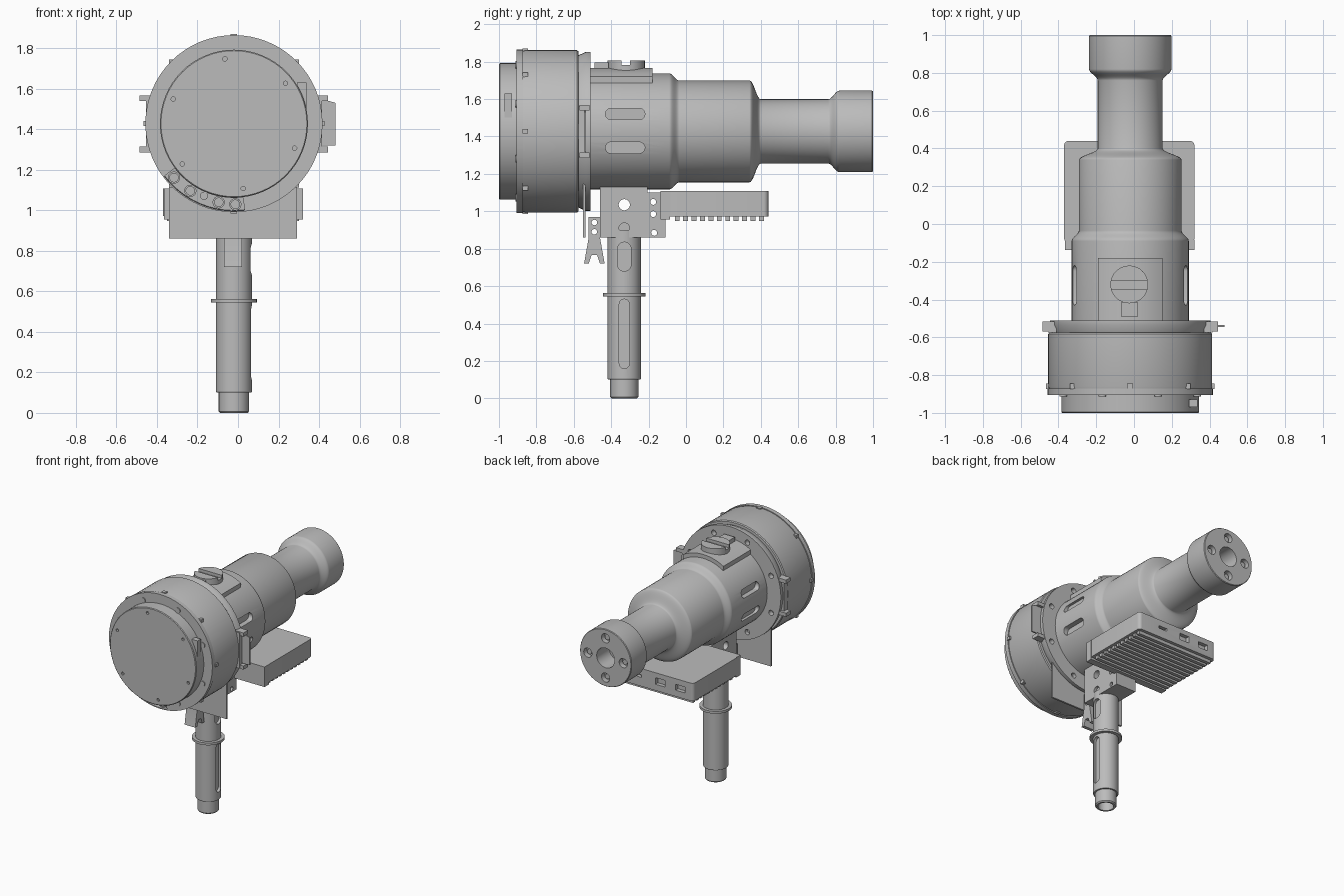
import bpy, bmesh
from math import sin, cos, pi, radians
from mathutils import Vector

cube = bpy.data.objects.get("Cube")
if cube:
    bpy.data.objects.remove(cube, do_unlink=True)

grey = bpy.data.materials.new("plain grey")
grey.use_nodes = True
grey.diffuse_color = (0.5, 0.5, 0.5, 1)
grey.node_tree.nodes["Principled BSDF"].inputs["Base Color"].default_value = (0.5, 0.5, 0.5, 1)

CX, CZ = -0.02, 1.427      # axis of the barrel
PY = -0.33                 # axis of the post


def finish(name, bm):
    bmesh.ops.recalc_face_normals(bm, faces=bm.faces)
    mesh = bpy.data.meshes.new(name)
    bm.to_mesh(mesh)
    bm.free()
    mesh.materials.append(grey)
    obj = bpy.data.objects.new(name, mesh)
    bpy.context.collection.objects.link(obj)
    return obj


def lathe(name, profile, axis="Y", steps=64):
    """Spin (radius, height) points round the barrel or post axis."""
    bm = bmesh.new()
    if axis == "Y":
        pts, cent, ax = [(CX + r, h, CZ) for r, h in profile], (CX, 0, CZ), (0, 1, 0)
    else:
        pts, cent, ax = [(CX + r, PY, h) for r, h in profile], (CX, PY, 0), (0, 0, 1)
    vs = [bm.verts.new(p) for p in pts]
    es = [bm.edges.new(pair) for pair in zip(vs, vs[1:])]
    bmesh.ops.spin(bm, geom=vs + es, cent=cent, axis=ax, angle=2 * pi, steps=steps)
    bmesh.ops.remove_doubles(bm, verts=bm.verts, dist=0.0003)
    return finish(name, bm)


def prism(name, pts, axis, lo, hi):
    """Extrude a 2D outline along an axis."""
    place = {"X": lambda u, v: (lo, u, v), "Y": lambda u, v: (u, lo, v), "Z": lambda u, v: (u, v, lo)}[axis]
    bm = bmesh.new()
    face = bm.faces.new([bm.verts.new(place(u, v)) for u, v in pts])
    ext = bmesh.ops.extrude_face_region(bm, geom=[face])
    move = Vector([hi - lo if a == axis else 0 for a in "XYZ"])
    bmesh.ops.translate(bm, vec=move, verts=[g for g in ext["geom"] if isinstance(g, bmesh.types.BMVert)])
    return finish(name, bm)


def arc(u, v, r, a0, a1, n):
    return [(u + r * cos(radians(a0 + (a1 - a0) * i / n)),
             v + r * sin(radians(a0 + (a1 - a0) * i / n))) for i in range(n + 1)]


def circle(u, v, r, n=24):
    return arc(u, v, r, 0, 360, n)[:-1]


def rect(u0, u1, v0, v1, r=0.0):
    if not r:
        return [(u0, v0), (u1, v0), (u1, v1), (u0, v1)]
    return (arc(u1 - r, v1 - r, r, 0, 90, 6) + arc(u0 + r, v1 - r, r, 90, 180, 6)
            + arc(u0 + r, v0 + r, r, 180, 270, 6) + arc(u1 - r, v0 + r, r, 270, 360, 6))


def slot(u0, u1, v0, v1):
    return rect(u0, u1, v0, v1, min(u1 - u0, v1 - v0) / 2 - 0.001)


def box(name, x0, x1, y0, y1, z0, z1):
    return prism(name, rect(x0, x1, y0, y1), "Z", z0, z1)


def polar(r, deg):
    return CX + r * cos(radians(deg)), CZ + r * sin(radians(deg))


def cut(target, outlines, axis, lo, hi):
    """Remove extruded outlines from a part."""
    for pts in outlines:
        tool = prism("cutter", pts, axis, lo, hi)
        tool.hide_render = True
        mod = target.modifiers.new("cut", "BOOLEAN")
        mod.object, mod.operation, mod.solver = tool, "DIFFERENCE", "EXACT"
        bpy.context.view_layer.objects.active = target
        bpy.ops.object.modifier_apply(modifier=mod.name)
        bpy.data.objects.remove(tool, do_unlink=True)


def ease(r0, y0, r1, y1, n=10):
    """Soft step between two radii."""
    return [(r0 + (r1 - r0) * (1 - cos(pi * i / n)) / 2, y0 + (y1 - y0) * i / n) for i in range(n + 1)]


# Front cap with small screw holes
cap = lathe("front_cap", [(0, -1), (0.36, -1), (0.365, -0.995), (0.365, -0.89), (0, -0.89)])
cut(cap, [circle(*polar(0.323, 38 + 60 * i), 0.011, 12) for i in range(6)], "Y", -1.02, -0.985)
box("cap_latch", 0.29, 0.337, -0.97, -0.93, 1.5, 1.63)

# Front flange with crescent pocket
flange = lathe("front_flange", [(0, -0.905), (0.437, -0.905), (0.437, -0.872), (0, -0.872)])
cut(flange, [arc(CX, CZ, 0.43, 217, 277, 20) + arc(CX, CZ, 0.366, 277, 217, 20)], "Y", -0.93, -0.85)
for i, (r, a) in enumerate([(0.398, 222), (0.395, 237), (0.395, 259), (0.398, 271)]):
    ring = prism(f"pocket_ring_{i}", circle(*polar(r, a), 0.03), "Y", -0.895, -0.865)
    cut(ring, [circle(*polar(r, a), 0.021)], "Y", -0.92, -0.88)
for i in range(8):
    prism(f"flange_bolt_{i}", circle(*polar(0.385, 22.5 + 45 * i), 0.02), "Y", -0.912, -0.88)
    x, z = polar(0.43, 45 * i)
    box(f"rim_clip_{i}", x - 0.016, x + 0.016, -0.873, -0.845, z - 0.012, z + 0.012)

# Drum and rear plate
lathe("drum", [(0, -0.88), (0.428, -0.88), (0.434, -0.86), (0.434, -0.582), (0.428, -0.575), (0, -0.575)])
plate = lathe("rear_plate", [(0, -0.58), (0.405, -0.58), (0.425, -0.535), (0.425, -0.51), (0, -0.51)])
cut(plate, [circle(*polar(0.37, 22.5 + 45 * i), 0.02, 16) for i in range(8)], "Y", -0.55, -0.48)

# Stepped barrel with hollow end
barrel = lathe("barrel", [(0, -0.57), (0.31, -0.57)] + ease(0.31, -0.09, 0.272, -0.035)
               + ease(0.272, 0.34, 0.172, 0.4) + ease(0.172, 0.76, 0.218, 0.82)
               + [(0.218, 0.995), (0.214, 1), (0.075, 1), (0.075, 0.85), (0, 0.85)])
cut(barrel, [circle(*polar(0.15, 90 * i), 0.035) for i in range(4)], "Y", 0.96, 1.02)
for i in range(4):
    prism(f"end_bolt_{i}", circle(*polar(0.15, 90 * i), 0.02, 12), "Y", 0.95, 0.98)
for side in (-1, 1):
    cut(barrel, [slot(-0.43, -0.22, z - 0.03, z + 0.03) for z in (1.34, 1.52)],
        "X", CX + side * 0.265, CX + side * 0.34)

# Top saddle and knob
prism("top_saddle", arc(CX, CZ, 0.34, 60, 120, 16) + arc(CX, CZ, 0.3, 124, 56, 16), "Y", -0.51, -0.18)
knob = prism("top_knob", circle(CX - 0.005, -0.32, 0.1, 32), "Z", 1.72, 1.805)
cut(knob, [rect(-0.2, 0.2, -0.345, -0.3)], "Z", 1.782, 1.85)
box("knob_stop", -0.07, 0.02, -0.49, -0.415, 1.72, 1.795)

# Side tabs and plates
for side, label in ((-1, "right"), (1, "left")):
    x0, x1 = sorted((CX + side * 0.39, CX + side * 0.465))
    for z, end in ((1.553, "upper"), (1.3, "lower")):
        box(f"{label}_{end}_tab", x0, x1, -0.57, -0.515, z - 0.014, z + 0.014)
    s0, s1 = sorted((CX + side * 0.39, CX + side * 0.435))
    box(f"{label}_tab_strip", s0, s1, -0.575, -0.535, 1.29, 1.56)
prism("side_plate", [(0.36, 1.3), (0.41, 1.32), (0.48, 1.32), (0.48, 1.53), (0.41, 1.55), (0.36, 1.55)],
      "Y", -0.545, -0.535)

# Hanging shield plate and forked catch
box("shield_plate", -0.34, 0.29, -0.552, -0.538, 0.86, 1.28)
fork = prism("forked_catch", [(-0.52, 0.97), (-0.52, 0.86), (-0.545, 0.72), (-0.52, 0.72), (-0.505, 0.765),
             (-0.475, 0.765), (-0.46, 0.72), (-0.435, 0.72), (-0.46, 0.86), (-0.46, 0.97)], "X", -0.07, 0.02)
cut(fork, [circle(-0.49, z, 0.015, 16) for z in (0.89, 0.94)], "X", -0.2, 0.2)

# Post, collar and foot
post = lathe("post", [(0, 0.1), (0.086, 0.1), (0.089, 0.105), (0.089, 0.9), (0, 0.9)], "Z", 40)
cut(post, [slot(PY - 0.027, PY + 0.027, 0.16, 0.53), slot(PY - 0.036, PY + 0.036, 0.68, 0.835)],
    "X", CX + 0.066, CX + 0.12)
lathe("post_collar", [(0, 0.545), (0.113, 0.545), (0.113, 0.563), (0, 0.563)], "Z", 40)
lathe("post_foot", [(0, 0.11), (0.075, 0.11), (0.075, 0.008), (0.068, 0), (0.055, 0), (0.055, 0.08), (0, 0.08)],
      "Z", 40)

# Clamp block between post and barrel
block = box("clamp_block", CX - 0.085, CX + 0.085, -0.46, -0.205, 0.86, 1.17)
cut(block, [circle(PY, 1.035, 0.03)], "X", -0.3, 0.3)
cut(block, [circle(PY, 0.91, 0.028)], "X", CX + 0.065, 0.3)
link = box("clamp_link", CX - 0.085, CX + 0.085, -0.21, -0.11, 0.86, 0.96)
cut(link, [circle(-0.17, 0.885, 0.016, 16)], "X", -0.3, 0.3)
arm = box("clamp_arm", CX - 0.085, CX + 0.085, -0.21, -0.13, 0.955, 1.1)
cut(arm, [circle(-0.175, z, 0.016, 16) for z in (0.985, 1.05)], "X", -0.3, 0.3)
box("cross_bar", -0.365, 0.32, -0.137, -0.085, 0.955, 1.108)

# Finned box with sockets on its rear face
case = prism("finned_box", rect(-0.37, 0.32, -0.1, 0.44, 0.025), "Z", 0.972, 1.108)
cut(case, [rect(0.07, 0.14, 1.04, 1.06), rect(-0.13, -0.05, 1.02, 1.07), rect(-0.3, -0.22, 1.02, 1.065)],
    "Y", 0.41, 0.46)
for i in range(11):
    y = -0.06 + 0.045 * i
    box(f"cooling_fin_{i}", -0.35, 0.3, y, y + 0.026, 0.948, 0.98)

# Smooth round surfaces, keep edges crisp
bpy.ops.object.select_all(action="DESELECT")
for obj in bpy.context.scene.objects:
    if obj.type == "MESH" and grey.name in obj.data.materials:
        obj.select_set(True)
        bpy.context.view_layer.objects.active = obj
bpy.ops.object.shade_smooth_by_angle(angle=radians(30))
